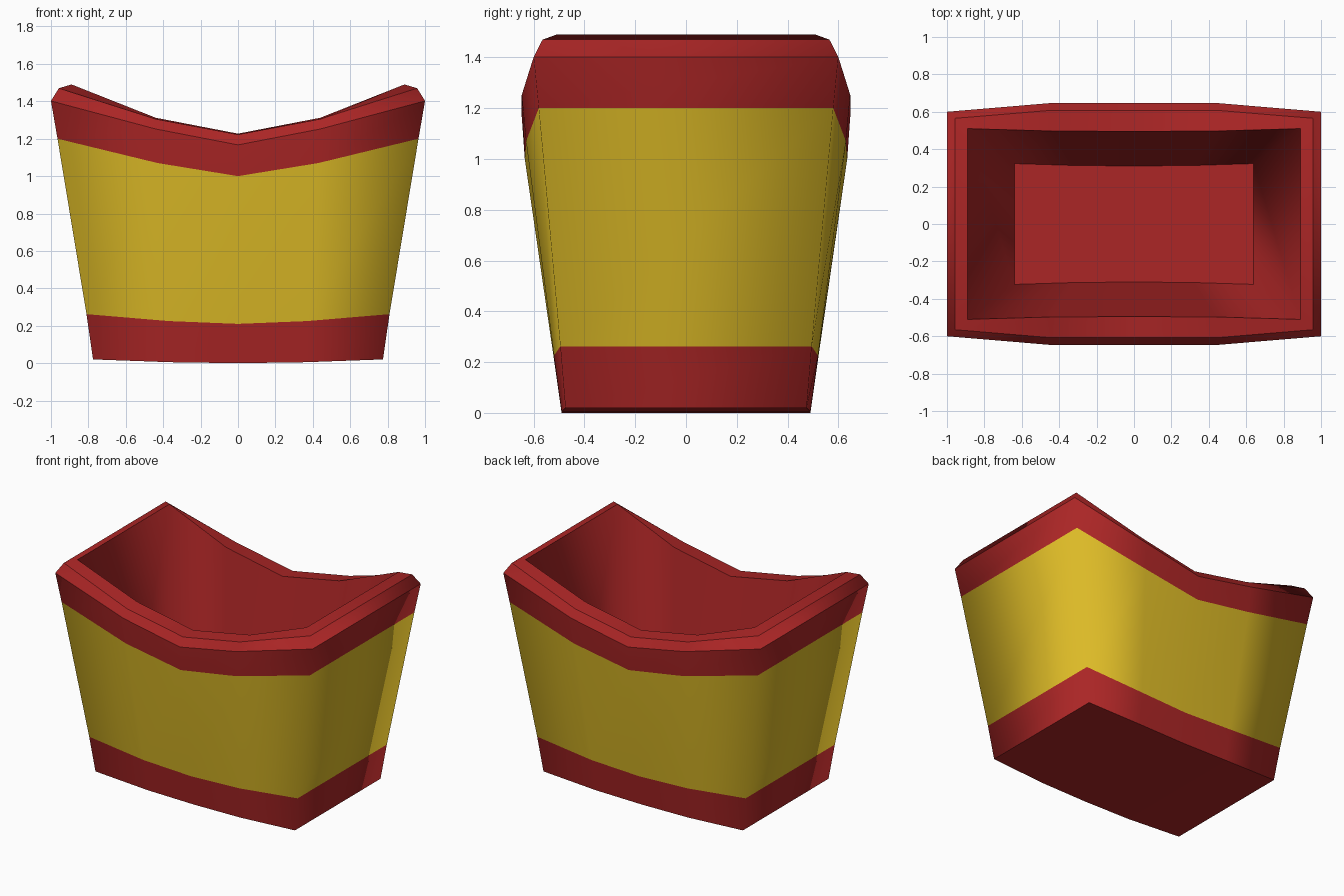
import bpy, bmesh

if "Cube" in bpy.data.objects:
    bpy.data.objects.remove(bpy.data.objects["Cube"])


def material(name, rgb):
    m = bpy.data.materials.new(name)
    m.diffuse_color = (*rgb, 1)
    m.use_nodes = True
    m.node_tree.nodes["Principled BSDF"].inputs["Base Color"].default_value = m.diffuse_color
    return m


# Each ring: corner (x, y, z), quarter point (x, y, z), centre (y, z)
RINGS = [
    ((0.775, 0.475, 0.02), (0.36, 0.49, 0.005), (0.49, 0.0)),     # base edge
    ((0.81, 0.495, 0.262), (0.37, 0.52, 0.225), (0.52, 0.21)),    # lower band top
    ((0.965, 0.58, 1.20), (0.43, 0.63, 1.07), (0.635, 1.0)),      # upper band bottom
    ((1.0, 0.6, 1.402), (0.44, 0.647, 1.252), (0.647, 1.167)),    # outer rim
    ((0.958, 0.565, 1.47), (0.44, 0.608, 1.305), (0.608, 1.222)),  # rim bevel
    ((0.89, 0.51, 1.49), (0.44, 0.497, 1.312), (0.495, 1.227)),   # inner rim
    ((0.64, 0.323, 0.13), (0.32, 0.313, 0.125), (0.31, 0.12)),    # inner floor
]
SHARP_RINGS = {0, 3, 4, 5, 6}


def ring_points(corner, quarter, centre):
    half = [(-corner[0], *corner[1:]), (-quarter[0], *quarter[1:]),
            (0, *centre), quarter, corner]
    front = [(x, -y, z) for x, y, z in half]
    back = [(-x, y, z) for x, y, z in half]
    return front + back


bm = bmesh.new()
rings = [[bm.verts.new(p) for p in ring_points(*r)] for r in RINGS]
n = len(rings[0])

# Walls, rim and lining; the middle band is yellow
for k in range(len(rings) - 1):
    a, b = rings[k], rings[k + 1]
    for i in range(n):
        j = (i + 1) % n
        f = bm.faces.new((a[i], a[j], b[j], b[i]))
        f.smooth = True
        f.material_index = 1 if k == 1 else 0

# Underside and inner floor, as strips between front and back
for ring, flip in ((rings[0], True), (rings[-1], False)):
    for i in range(4):
        quad = [ring[i], ring[i + 1], ring[8 - i], ring[9 - i]]
        bm.faces.new(quad[::-1] if flip else quad)

# Crisp edges around the base, rim and floor
for k in SHARP_RINGS:
    for i in range(n):
        e = bm.edges.get((rings[k][i], rings[k][(i + 1) % n]))
        e.smooth = False

mesh = bpy.data.meshes.new("bucket")
bm.to_mesh(mesh)
bm.free()
mesh.materials.append(material("red", (0.41, 0.019, 0.019)))
mesh.materials.append(material("yellow", (0.73, 0.50, 0.02)))
obj = bpy.data.objects.new("bucket", mesh)
bpy.context.collection.objects.link(obj)
